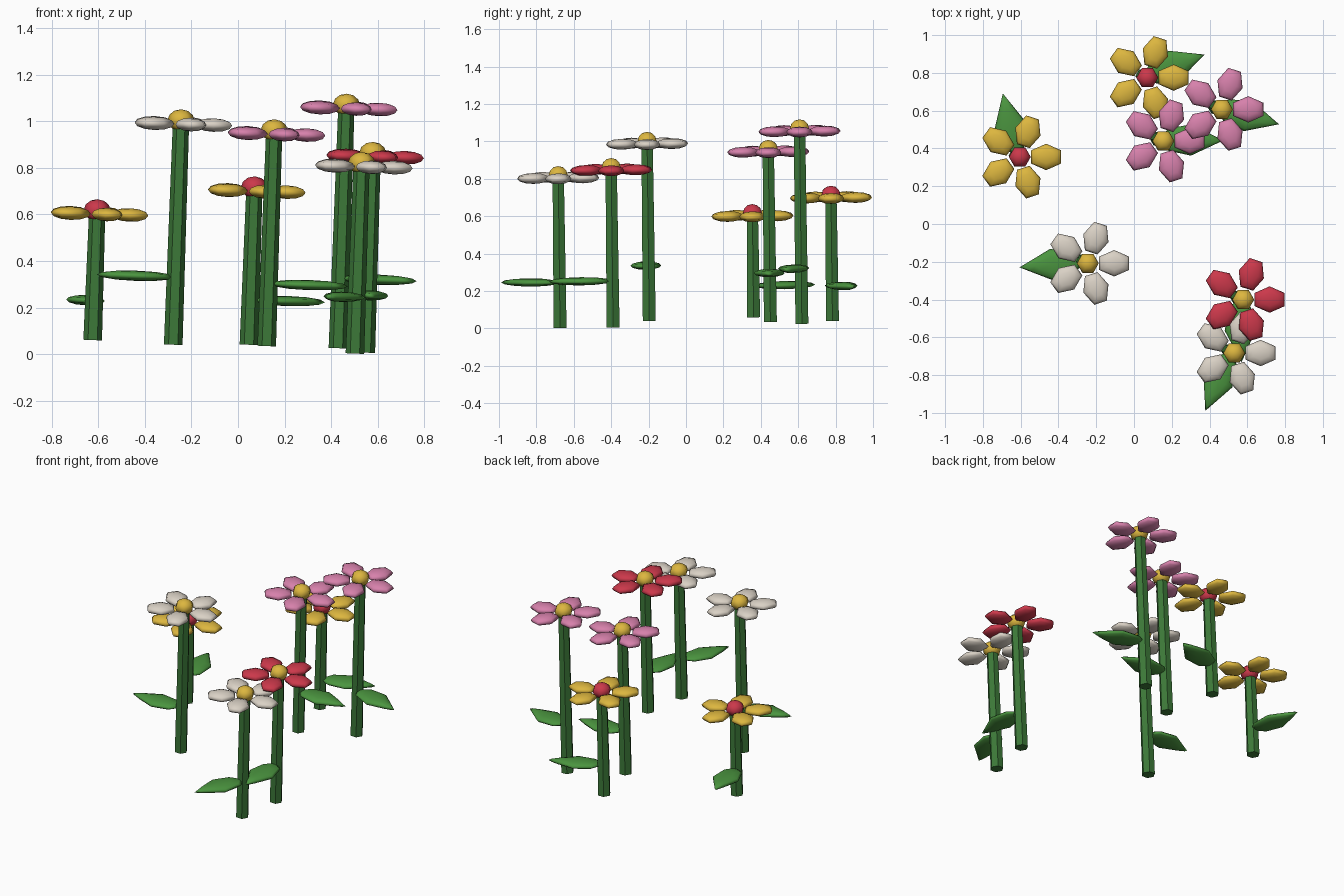
import bpy, bmesh
from math import radians, sqrt, pi
from mathutils import Matrix, Vector

cube = bpy.data.objects.get("Cube")
if cube:
    bpy.data.objects.remove(cube, do_unlink=True)


def material(name, rgb):
    mat = bpy.data.materials.new(name)
    mat.use_nodes = True
    mat.diffuse_color = (*rgb, 1)
    bsdf = mat.node_tree.nodes["Principled BSDF"]
    bsdf.inputs["Base Color"].default_value = (*rgb, 1)
    bsdf.inputs["Roughness"].default_value = 0.8
    return mat


STEM = material("stem green", (0.045, 0.19, 0.04))
LEAF = material("leaf green", (0.07, 0.30, 0.05))
YELLOW = material("yellow", (0.72, 0.47, 0.05))
RED = material("red", (0.60, 0.04, 0.07))
PINK = material("pink", (0.68, 0.22, 0.41))
WHITE = material("warm white", (0.70, 0.64, 0.56))


def finish(bm, name, mat, matrix, smooth=True):
    mesh = bpy.data.meshes.new(name)
    bmesh.ops.recalc_face_normals(bm, faces=bm.faces)
    for face in bm.faces:
        face.smooth = smooth
    bm.to_mesh(mesh)
    bm.free()
    mesh.materials.append(mat)
    obj = bpy.data.objects.new(name, mesh)
    obj.matrix_world = matrix
    bpy.context.collection.objects.link(obj)


def spin(angle):
    return Matrix.Rotation(angle, 4, "Z")


def shape(x, y, z):
    return Matrix.Diagonal((x, y, z, 1))


# Slightly tapered six-sided stem
def make_stem(name, height, frame):
    bm = bmesh.new()
    bmesh.ops.create_cone(bm, cap_ends=True, segments=6, radius1=0.04, radius2=0.035,
                          depth=height,
                          matrix=Matrix.Translation((0, 0, height / 2)) @ spin(pi / 2))
    finish(bm, name + "_stem", STEM, frame, smooth=False)


# Five flattened petals around the stem top
def make_petals(name, height, mat, frame):
    bm = bmesh.new()
    for i in range(5):
        place = spin(i * 2 * pi / 5) @ Matrix.Translation((0.14, 0, height))
        bmesh.ops.create_uvsphere(bm, u_segments=6, v_segments=6, radius=1,
                                  matrix=place @ shape(0.092, 0.07, 0.029))
    finish(bm, name + "_petals", mat, frame)


# Domed flower centre
def make_centre(name, height, mat, frame):
    bm = bmesh.new()
    place = Matrix.Translation((0, 0, height + 0.015)) @ spin(pi / 2)
    bmesh.ops.create_uvsphere(bm, u_segments=6, v_segments=6, radius=1,
                              matrix=place @ shape(0.058, 0.058, 0.048))
    finish(bm, name + "_centre", mat, frame)


# Lens-shaped leaf: rounded near the stem, straight-sided towards the tip
def make_leaf(name, height, angle, frame):
    bm = bmesh.new()
    bmesh.ops.create_uvsphere(bm, u_segments=8, v_segments=6, radius=1)
    for v in bm.verts:
        x, y, z = v.co
        if 0.01 < x < 0.99:
            y *= (1 - x) / sqrt(1 - x * x)
        v.co = Vector((0.17 + 0.17 * x, 0.083 * y, 0.022 * z))
    place = Matrix.Translation((0, 0, height)) @ spin(radians(angle))
    bmesh.ops.transform(bm, matrix=place, verts=bm.verts)
    finish(bm, name + "_leaf", LEAF, frame)


# Name, head position, base height, leaf height, leaf angle, petal and centre colours
FLOWERS = [
    ("back_yellow", (0.07, 0.775, 0.70), 0.04, 0.232, 20, YELLOW, RED),
    ("tall_pink", (0.465, 0.607, 1.055), 0.025, 0.325, -15, PINK, YELLOW),
    ("short_pink", (0.155, 0.44, 0.945), 0.034, 0.302, -1, PINK, YELLOW),
    ("left_yellow", (-0.605, 0.355, 0.602), 0.06, 0.228, 103, YELLOW, RED),
    ("tall_white", (-0.245, -0.208, 0.988), 0.04, 0.33, 185, WHITE, YELLOW),
    ("front_red", (0.578, -0.40, 0.848), 0.006, 0.254, -88, RED, YELLOW),
    ("short_white", (0.53, -0.683, 0.805), 0.002, 0.245, -113, WHITE, YELLOW),
]

# All flowers share one gentle lean
LEAN = Matrix.Rotation(radians(2), 4, "Y") @ Matrix.Rotation(radians(0.7), 4, "X")

for name, head, base, leaf_z, leaf_angle, petal_mat, centre_mat in FLOWERS:
    height = head[2] - base
    root = Vector(head) - LEAN @ Vector((0, 0, height))
    frame = Matrix.Translation(root) @ LEAN
    make_stem(name, height, frame)
    make_petals(name, height, petal_mat, frame)
    make_centre(name, height, centre_mat, frame)
    make_leaf(name, leaf_z - base, leaf_angle, frame)
